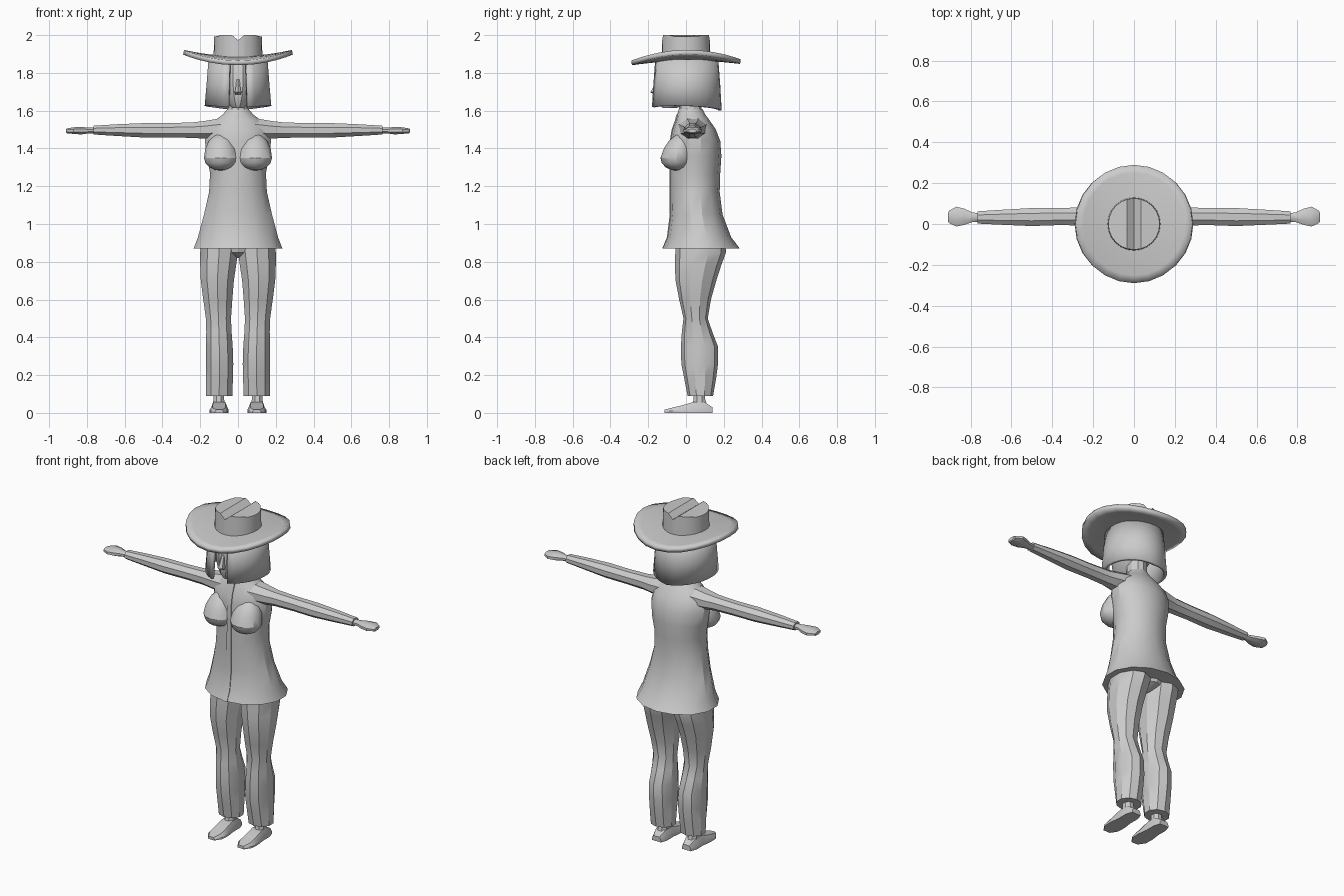
import bpy, bmesh, math
from mathutils import Vector

if "Cube" in bpy.data.objects:
    bpy.data.objects.remove(bpy.data.objects["Cube"])


def finish(name, bm, mirror=False, thick=0.0, angle=30):
    bmesh.ops.recalc_face_normals(bm, faces=bm.faces)
    me = bpy.data.meshes.new(name)
    bm.to_mesh(me)
    bm.free()
    ob = bpy.data.objects.new(name, me)
    bpy.context.collection.objects.link(ob)
    if thick:
        m = ob.modifiers.new("thickness", 'SOLIDIFY')
        m.thickness = thick
        m.offset = 0
    if mirror:
        ob.modifiers.new("mirror", 'MIRROR')
    bpy.ops.object.select_all(action='DESELECT')
    ob.select_set(True)
    bpy.context.view_layer.objects.active = ob
    bpy.ops.object.shade_smooth_by_angle(angle=math.radians(angle))
    return ob


def loft(name, axis, sections, n=8, mirror=False):
    """Sections: (position on axis, lo a, hi a, lo b, hi b), a and b the other two axes in order."""
    bm = bmesh.new()
    rings = []
    k = 1 / math.cos(math.pi / n)
    for t, a0, a1, b0, b1 in sections:
        ring = []
        for i in range(n):
            w = 2 * math.pi * (i + 0.5) / n
            co = [(a0 + a1) / 2 + (a1 - a0) / 2 * k * math.cos(w),
                  (b0 + b1) / 2 + (b1 - b0) / 2 * k * math.sin(w)]
            co.insert("xyz".index(axis), t)
            ring.append(bm.verts.new(co))
        rings.append(ring)
    for r, s in zip(rings, rings[1:]):
        for i in range(n):
            j = (i + 1) % n
            bm.faces.new((r[i], r[j], s[j], s[i]))
    bm.faces.new(rings[0])
    bm.faces.new(rings[-1])
    return finish(name, bm, mirror)


# Coat body
coat = [(0.87, .235, -.12, .28), (0.93, .212, -.095, .235), (1.05, .18, -.08, .19),
        (1.17, .153, -.082, .175), (1.27, .148, -.082, .178), (1.36, .165, -.08, .184),
        (1.44, .175, -.08, .178), (1.50, .165, -.07, .155), (1.55, .12, -.052, .122),
        (1.58, .08, -.045, .10), (1.61, .055, -.035, .085)]
loft("coat", 'z', [(z, -w, w, f, b) for z, w, f, b in coat], 14)

# Front closing strip
loft("coat_placket", 'z', [(z, -.014, .014, f - .006, f + .02) for z, w, f, b in coat[:-1]], 4)

# Bust, fuller below and drawn out towards the shoulders
bm = bmesh.new()
bmesh.ops.create_uvsphere(bm, u_segments=12, v_segments=8, radius=1)
for v in bm.verts:
    x, y, z = v.co
    v.co = (.09 + .09 * x, -.05 + .085 * y + (.03 * z if z > 0 else 0),
            1.35 + z * (.13 if z > 0 else .068))
finish("bust", bm, mirror=True)

# Sleeves and hands
loft("sleeve", 'x', [(.09, -.04, .11, 1.45, 1.56), (.18, -.02, .095, 1.452, 1.545),
                     (.24, -.008, .082, 1.456, 1.538), (.36, -.005, .078, 1.458, 1.534),
                     (.50, -.01, .078, 1.458, 1.534), (.64, -.004, .07, 1.466, 1.528),
                     (.765, .002, .062, 1.474, 1.52)], 8, True)
loft("hand", 'x', [(.74, .012, .052, 1.48, 1.51), (.79, .01, .056, 1.48, 1.51),
                   (.83, -.004, .075, 1.474, 1.514), (.87, -.012, .085, 1.477, 1.512),
                   (.905, .004, .065, 1.48, 1.506), (.91, .012, .055, 1.484, 1.502)], 8, True)

# Trousers
loft("trouser_leg", 'z', [(.09, .03, .17, .012, .14), (.18, .027, .17, -.005, .155),
                          (.26, .025, .17, -.02, .165), (.35, .028, .17, -.022, .165),
                          (.43, .034, .168, -.018, .135), (.50, .037, .17, -.01, .112),
                          (.60, .03, .184, -.032, .128), (.70, .022, .197, -.05, .155),
                          (.78, .01, .2, -.053, .18), (.85, .0, .2, -.05, .205),
                          (.93, .0, .195, -.05, .2)], 10, True)
loft("trouser_seat", 'z', [(.82, -.02, .02, .03, .12), (.85, -.08, .08, -.035, .19),
                           (.93, -.18, .18, -.05, .2)], 10)

# Ankles and shoes
loft("ankle", 'z', [(.03, .068, .136, .03, .115), (.07, .073, .13, .04, .102),
                    (.12, .073, .13, .042, .1)], 8, True)
bm = bmesh.new()
rings = []
# y, half width of sole, half width of top, height
for y, s, t, h in [(.14, .03, .02, .03), (.10, .043, .03, .056), (.04, .042, .032, .058),
                   (-.02, .05, .034, .04), (-.075, .048, .034, .027), (-.115, .022, .016, .017)]:
    rings.append([bm.verts.new(Vector((.1 + x, y, z))) for x, z in
                  [(-s, 0), (s, 0), (s, h * .4), (t, h), (-t, h), (-s, h * .4)]])
for r, q in zip(rings, rings[1:]):
    for i in range(6):
        j = (i + 1) % 6
        bm.faces.new((r[i], r[j], q[j], q[i]))
bm.faces.new(rings[0])
bm.faces.new(rings[-1])
finish("shoe", bm, mirror=True)

# Neck, head and nose
loft("neck", 'z', [(1.56, -.065, .065, -.04, .095), (1.61, -.052, .052, -.035, .08),
                   (1.7, -.052, .052, -.035, .08)], 10)
loft("head", 'z', [(1.615, -.03, .03, -.125, -.05), (1.64, -.055, .055, -.14, .03),
                   (1.69, -.085, .085, -.148, .10), (1.75, -.10, .10, -.145, .125),
                   (1.82, -.10, .10, -.14, .125), (1.88, -.08, .08, -.11, .10)], 12)
loft("nose", 'z', [(1.685, -.016, .016, -.165, -.13), (1.698, -.018, .018, -.185, -.13),
                   (1.715, -.013, .013, -.175, -.13), (1.765, -.008, .008, -.15, -.13)], 6)

# Hair: shell open at the face
bm = bmesh.new()
n, gap, cols = 24, math.radians(17), []
for i in range(n + 1):
    w = gap + (2 * math.pi - 2 * gap) * i / n
    dx, dy = math.sin(w), -math.cos(w)
    bottom = 1.607 + .018 * abs(dx) - .006 * dy
    cols.append([bm.verts.new((dx * rx, dy * ry, z)) for rx, ry, z in
                 [(.168, .18, bottom), (.158, .172, 1.74), (.148, .162, 1.87)]])
for c, d in zip(cols, cols[1:]):
    for k in range(2):
        bm.faces.new((c[k], d[k], d[k + 1], c[k + 1]))
finish("hair", bm, thick=.018)

# Hat brim: disc turned up at the sides and down at front and back
bm = bmesh.new()
n, rings = 24, []
for r in (.1, .15, .2, .25, .288):
    ring = []
    for i in range(n):
        w = 2 * math.pi * i / n
        x, y = r * math.cos(w), r * math.sin(w)
        ring.append(bm.verts.new((x, y, 1.876 + .034 * (x / .29) ** 2
                                  - .02 * (y / .29) ** 2 + .012 * y)))
    rings.append(ring)
for r, s in zip(rings, rings[1:]):
    for i in range(n):
        j = (i + 1) % n
        bm.faces.new((r[i], r[j], s[j], s[i]))
bm.faces.new(rings[0])
finish("hat_brim", bm, thick=.025)

# Hat crown with a crease from front to back
bm = bmesh.new()
bmesh.ops.create_cone(bm, cap_ends=True, segments=24, radius1=.13, radius2=.126, depth=.13)
bmesh.ops.translate(bm, verts=bm.verts, vec=(0, 0, 1.935))
for x in (-.035, .001, .035):
    bmesh.ops.bisect_plane(bm, geom=bm.verts[:] + bm.edges[:] + bm.faces[:],
                           plane_co=(x, 0, 0), plane_no=(1, 0, 0))
for v in bm.verts:
    if v.co.z > 1.99 and abs(v.co.x) < .01:
        v.co.z -= .027
    elif v.co.z > 1.99 and abs(v.co.x) > .1:
        v.co.z -= .008
finish("hat_crown", bm, angle=20)
